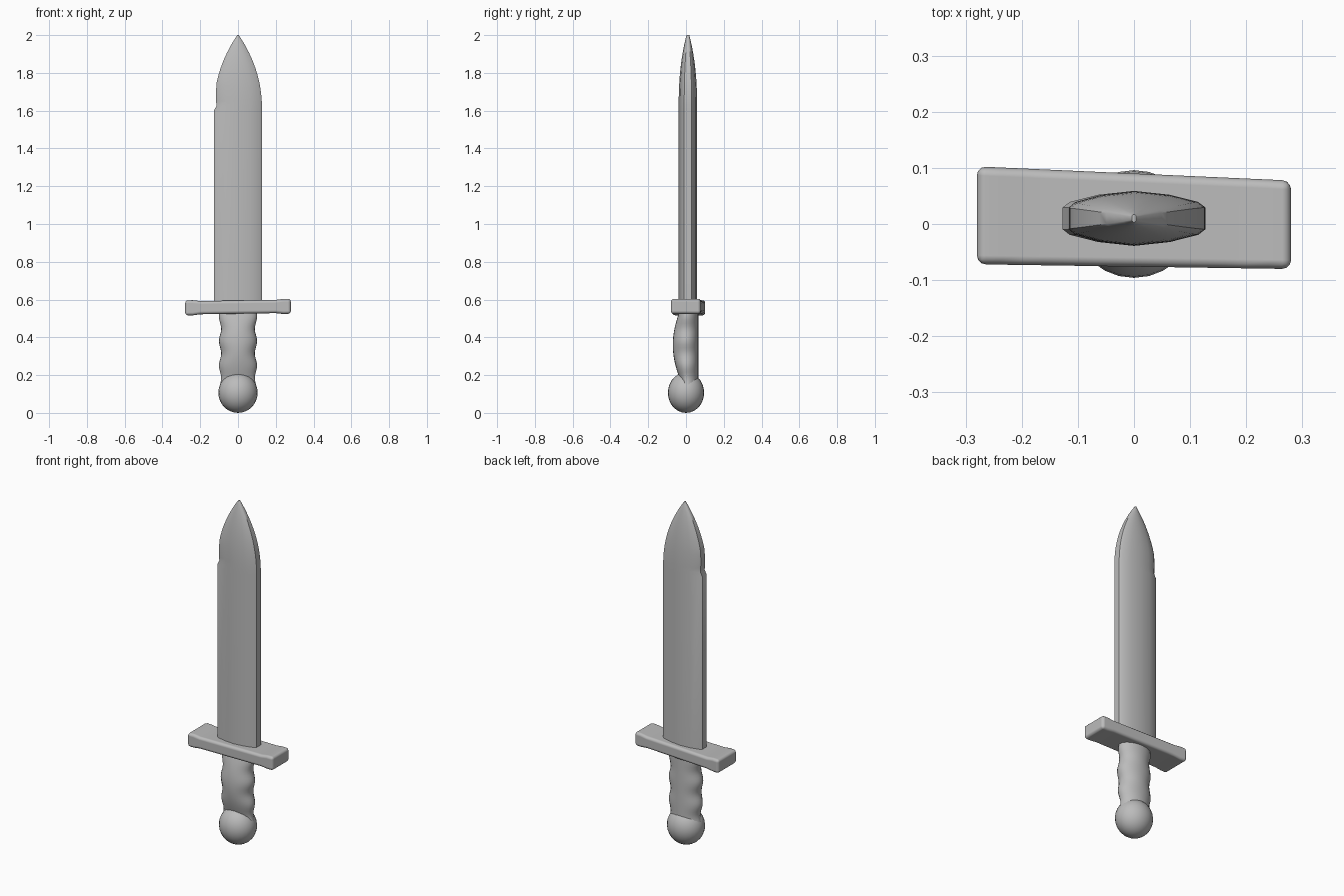
import bpy, bmesh, math

cube = bpy.data.objects.get("Cube")
if cube:
    bpy.data.objects.remove(cube, do_unlink=True)

grey = bpy.data.materials.new("plain grey")
grey.use_nodes = True
colour = (0.5, 0.5, 0.5, 1)
grey.diffuse_color = colour
grey.node_tree.nodes["Principled BSDF"].inputs["Base Color"].default_value = colour


def spread(start, end, steps):
    """Evenly spaced positions from start to end."""
    return [start + (end - start) * i / steps for i in range(steps + 1)]


def ellipse(count):
    turns = [math.tau * i / count for i in range(count)]
    return [(math.cos(turn), math.sin(turn)) for turn in turns]


def finish(name, bm, angle):
    """Turn a bmesh into a smooth-shaded object with the grey material."""
    bmesh.ops.recalc_face_normals(bm, faces=bm.faces)
    mesh = bpy.data.meshes.new(name)
    bm.to_mesh(mesh)
    bm.free()
    mesh.materials.append(grey)
    obj = bpy.data.objects.new(name, mesh)
    bpy.context.collection.objects.link(obj)
    bpy.ops.object.select_all(action="DESELECT")
    obj.select_set(True)
    bpy.context.view_layer.objects.active = obj
    bpy.ops.object.shade_smooth_by_angle(angle=math.radians(angle))
    return obj


def loft(name, section, stations, place, angle):
    """Skin a unit section; place(u, v, station) gives each point in space."""
    bm = bmesh.new()
    loops = [[bm.verts.new(place(u, v, s)) for u, v in section] for s in stations]
    for low, high in zip(loops, loops[1:]):
        for i in range(len(section)):
            bm.faces.new((low[i - 1], low[i], high[i], high[i - 1]))
    bm.faces.new(loops[0])
    bm.faces.new(loops[-1])
    return finish(name, bm, angle)


# Blade: ridged section with blunt edges, arched point, nick in the right edge
shoulder = 1.6
nick_height = 0.15


def blade_point(u, v, z):
    rise = max(0, z - shoulder) / (2 - shoulder)
    width = 0.127 * (1 - 0.97 * rise ** 2.2)
    depth = 0.049 * (1 - 0.85 * rise ** 2.5)
    x = u * width
    if u < 0 and shoulder < z < shoulder + nick_height:
        fade = 1 - (z - shoulder) / nick_height
        x -= u * fade * 0.015
    return x, v * depth + 0.01, z


corner = [(1, 0.4), (0.9, 0.6), (0.5, 0.86)]
half = corner + [(0, 1)] + [(-u, v) for u, v in reversed(corner)]
blade_section = half + [(-u, -v) for u, v in half]
blade_heights = [0.55] + spread(shoulder, 2, 16)
loft("blade", blade_section, blade_heights, blade_point, 40)


# Crossguard: bar with flared ends, a little deeper on the right
def guard_point(u, v, x):
    flare = max(0, abs(x) - 0.2) / 0.08
    height = 0.035 + 0.005 * min(1, flare * 2)
    back = 0.09 - x * 0.045
    front = -0.076 - x * 0.015
    y = back if u > 0 else front
    return x, y, 0.56 + x * 0.015 + v * height


square = [(1, 1), (-1, 1), (-1, -1), (1, -1)]
guard = loft("crossguard", square, spread(-0.28, 0.28, 14), guard_point, 180)
bevel = guard.modifiers.new("rounded edges", "BEVEL")
bevel.width = 0.016
bevel.segments = 3
bevel.limit_method = "ANGLE"
bevel.harden_normals = True


# Grip: oval with finger swells, bulging forward in the middle
def grip_point(u, v, z):
    swell = math.cos(math.tau * (z - 0.38) / 0.13)
    bulge = math.cos((z - 0.36) * 6)
    depth = 0.065 if v > 0 else 0.07 * bulge
    return u * (0.095 + 0.006 * swell), v * depth, z


loft("grip", ellipse(24), spread(0.15, 0.54, 24), grip_point, 60)

# Pommel: rounded knob
pommel_size = (0.104, 0.096, 0.107)
bm = bmesh.new()
bmesh.ops.create_uvsphere(bm, u_segments=24, v_segments=14, radius=1)
bmesh.ops.scale(bm, vec=pommel_size, verts=bm.verts)
bmesh.ops.translate(bm, vec=(0, 0, pommel_size[2]), verts=bm.verts)
finish("pommel", bm, 60)
